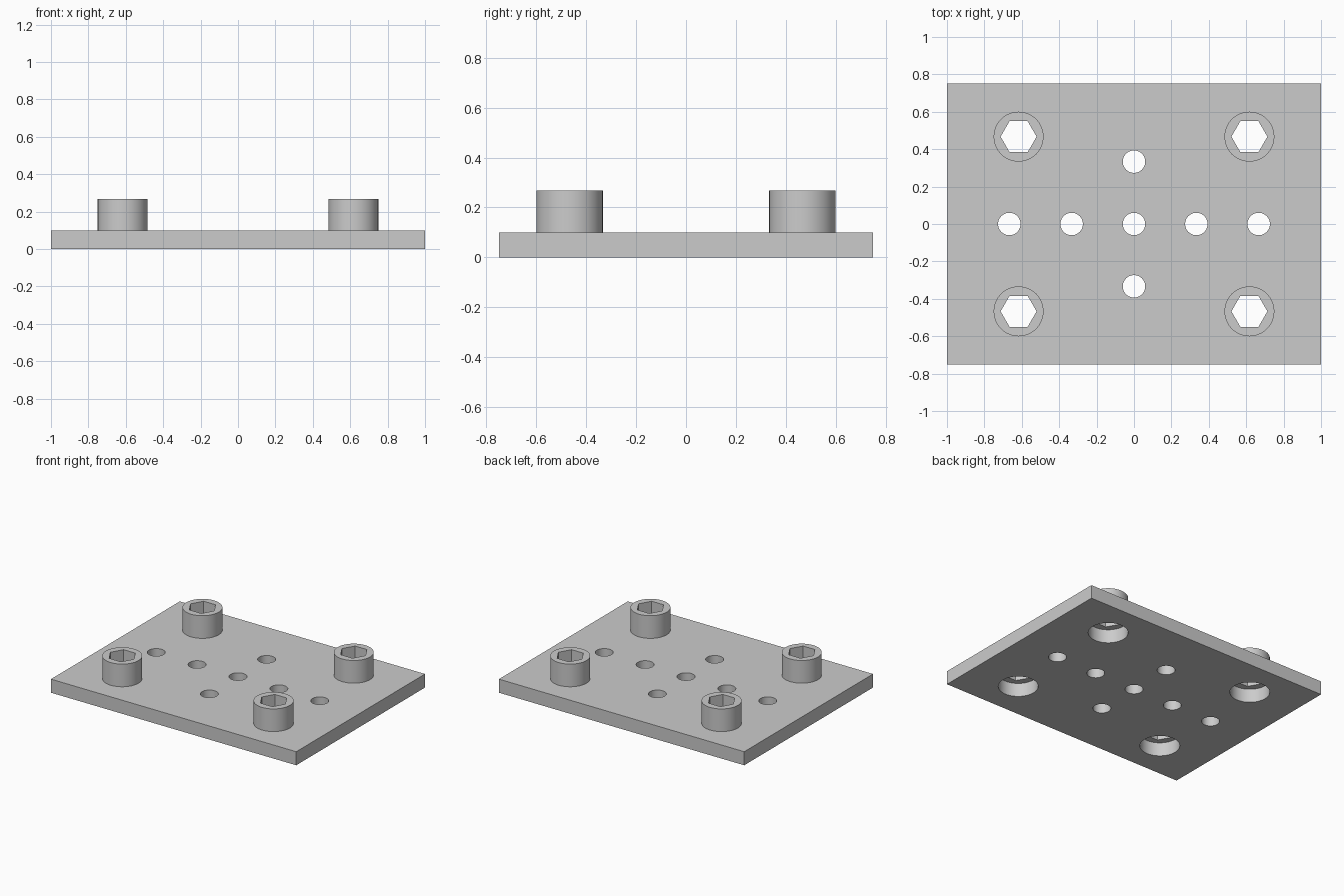
import bpy
import math

if "Cube" in bpy.data.objects:
    bpy.data.objects.remove(bpy.data.objects["Cube"], do_unlink=True)

PLATE_SIZE = (2.0, 1.5, 0.1)
TOP = 0.267
BOSS_RADIUS = 0.1333
SOCKET_RADIUS = 0.0962
HOLE_RADIUS = 0.06
PITCH = 1 / 3

grey = bpy.data.materials.new("light grey metal")
grey.use_nodes = True
grey.diffuse_color = (0.6, 0.6, 0.6, 1)
grey.node_tree.nodes["Principled BSDF"].inputs["Base Color"].default_value = (0.6, 0.6, 0.6, 1)


def cylinder(name, x, y, z0, z1, radius, sides=64, turn=0.0):
    bpy.ops.mesh.primitive_cylinder_add(
        vertices=sides, radius=radius, depth=z1 - z0,
        location=(x, y, (z0 + z1) / 2), rotation=(0, 0, turn))
    obj = bpy.context.object
    obj.name = name
    return obj


def cut(target, cutters):
    """Subtract the cutters from the target, then discard them."""
    bpy.ops.object.select_all(action="DESELECT")
    bpy.context.view_layer.objects.active = target
    target.select_set(True)
    for cutter in cutters:
        cutter.hide_render = True
        mod = target.modifiers.new("cut", "BOOLEAN")
        mod.operation = "DIFFERENCE"
        mod.solver = "EXACT"
        mod.object = cutter
        bpy.ops.object.modifier_apply(modifier=mod.name)
        bpy.data.objects.remove(cutter, do_unlink=True)
    target.data.materials.clear()
    target.data.materials.append(grey)
    bpy.ops.object.shade_smooth_by_angle(angle=math.radians(30))


# Base plate
bpy.ops.mesh.primitive_cube_add(size=1, location=(0, 0, PLATE_SIZE[2] / 2))
plate = bpy.context.object
plate.name = "base_plate"
plate.scale = PLATE_SIZE
bpy.ops.object.transform_apply(location=True, rotation=False, scale=True)

# Cross of small through holes, and a wide bore under each corner boss
corners = [(sx * 0.617, sy * 0.467) for sx in (-1, 1) for sy in (-1, 1)]
small_holes = [(i * PITCH, 0) for i in range(-2, 3)] + [(0, -PITCH), (0, PITCH)]
cutters = [cylinder("hole_cutter", x, y, -0.1, 0.2, HOLE_RADIUS) for x, y in small_holes]
cutters += [cylinder("bore_cutter", x, y, -0.1, 0.2, BOSS_RADIUS) for x, y in corners]
cut(plate, cutters)

# Corner bosses with hexagonal sockets open right through
for x, y in corners:
    name = f"{'back' if y > 0 else 'front'}_{'left' if x > 0 else 'right'}_boss"
    boss = cylinder(name, x, y, PLATE_SIZE[2], TOP, BOSS_RADIUS)
    socket = cylinder("socket_cutter", x, y, 0.05, 0.35, SOCKET_RADIUS, 6, math.radians(30))
    cut(boss, [socket])
